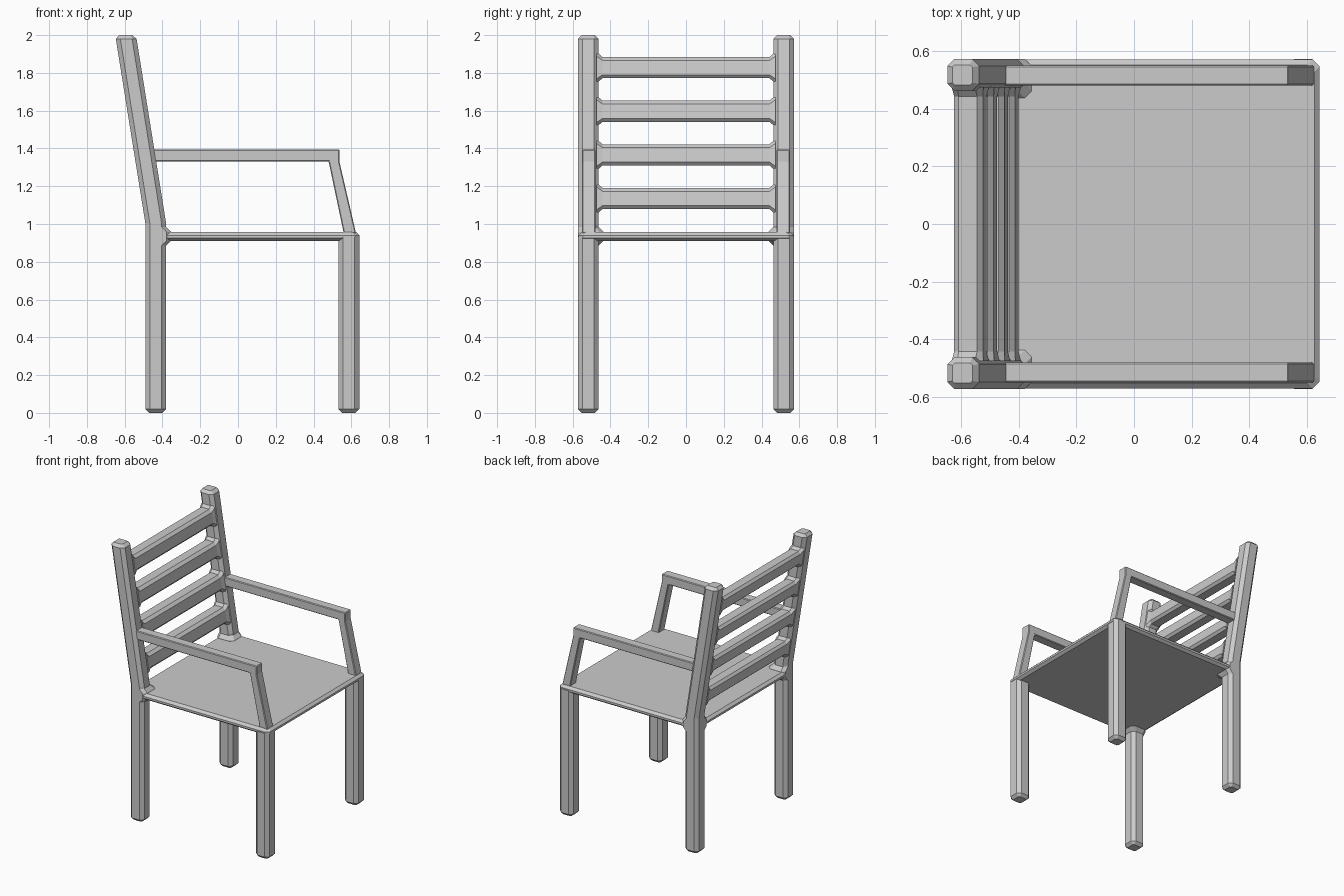
import bpy, bmesh
from mathutils import Vector

cube = bpy.data.objects.get("Cube")
if cube:
    bpy.data.objects.remove(cube, do_unlink=True)

grey = bpy.data.materials.new("light_grey")
grey.use_nodes = True
grey.diffuse_color = (0.6, 0.6, 0.6, 1)
grey.node_tree.nodes["Principled BSDF"].inputs["Base Color"].default_value = (0.6, 0.6, 0.6, 1)


def loft(name, rings):
    """Skin matching rings of points and cap both ends."""
    bm = bmesh.new()
    loops = [[bm.verts.new(p) for p in ring] for ring in rings]
    n = len(loops[0])
    for a, b in zip(loops, loops[1:]):
        for i in range(n):
            j = (i + 1) % n
            bm.faces.new((a[i], a[j], b[j], b[i]))
    bm.faces.new(loops[0])
    bm.faces.new(loops[-1])
    bmesh.ops.recalc_face_normals(bm, faces=bm.faces)
    mesh = bpy.data.meshes.new(name)
    bm.to_mesh(mesh)
    bm.free()
    mesh.materials.append(grey)
    obj = bpy.data.objects.new(name, mesh)
    bpy.context.collection.objects.link(obj)
    return obj


def octagon(w, h, c):
    """Rectangle of half sizes w, h with corners cut by c."""
    return [(w, c - h), (w, h - c), (w - c, h), (c - w, h),
            (-w, h - c), (-w, c - h), (c - w, -h), (w - c, -h)]


def level(x, y, z, w, h, c):
    return [Vector((x + u, y + v, z)) for u, v in octagon(w, h, c)]


def post_x(z):
    """Centre of the back post: upright below, leaning back above."""
    return -0.435 - 0.16 * max(0, z - 1)


POST, CUT, LEG_Y = 0.055, 0.024, 0.517

for side, s in (("left", 1), ("right", -1)):
    y = s * LEG_Y

    # Legs and leaning back posts
    def post(name, heights, centre):
        last = len(heights) - 1
        loft(name, [level(centre(z), y, z, *((POST - 0.02, POST - 0.02, 0.008)
                    if i in (0, last) else (POST, POST, CUT)))
                    for i, z in enumerate(heights)])

    post("back_post_" + side, (0, 0.02, 1, 1.98, 2), post_x)
    post("front_leg_" + side, (0, 0.02, 0.93, 0.95), lambda z: 0.587)

    # Flared joint between back post and seat
    loft("seat_joint_" + side, [
        level(-0.435 + g / 2, y - s * g / 2, z, POST + g / 2, POST + g / 2, CUT)
        for z, g in ((0.885, 0), (0.912, 0.025), (0.958, 0.025), (0.985, 0))])

    # Armrest with slanted front support
    outline = [(-0.46, 1.33), (0.48, 1.33), (0.56, 0.95), (0.625, 0.95),
               (0.537, 1.33), (0.537, 1.395), (-0.46, 1.395)]
    arm = loft("armrest_" + side, [[Vector((x, s * d, z)) for x, z in outline]
                                   for d in (0.48, 0.55)])
    bevel = arm.modifiers.new("edge", "BEVEL")
    bevel.width = 0.005
    bevel.segments = 1

# Seat board with chamfered rim
loft("seat", [level(0.077, 0, z, 0.567 - g, 0.57 - g, CUT)
              for z, g in ((0.91, 0.02), (0.925, 0), (0.94, 0), (0.957, 0.018))])

# Back slats, flared where they meet the posts
for i in range(4):
    z0 = 1.135 + 0.231 * i
    rings = []
    for y, w, h, c in ((-0.475, POST, 0.085, CUT), (-0.442, 0.05, 0.056, 0.018),
                       (0.442, 0.05, 0.056, 0.018), (0.475, POST, 0.085, CUT)):
        rings.append([Vector((post_x(z0 + v) + u, y, z0 + v))
                      for u, v in octagon(w, h, c)])
    loft("back_slat_%d" % (i + 1), rings)
